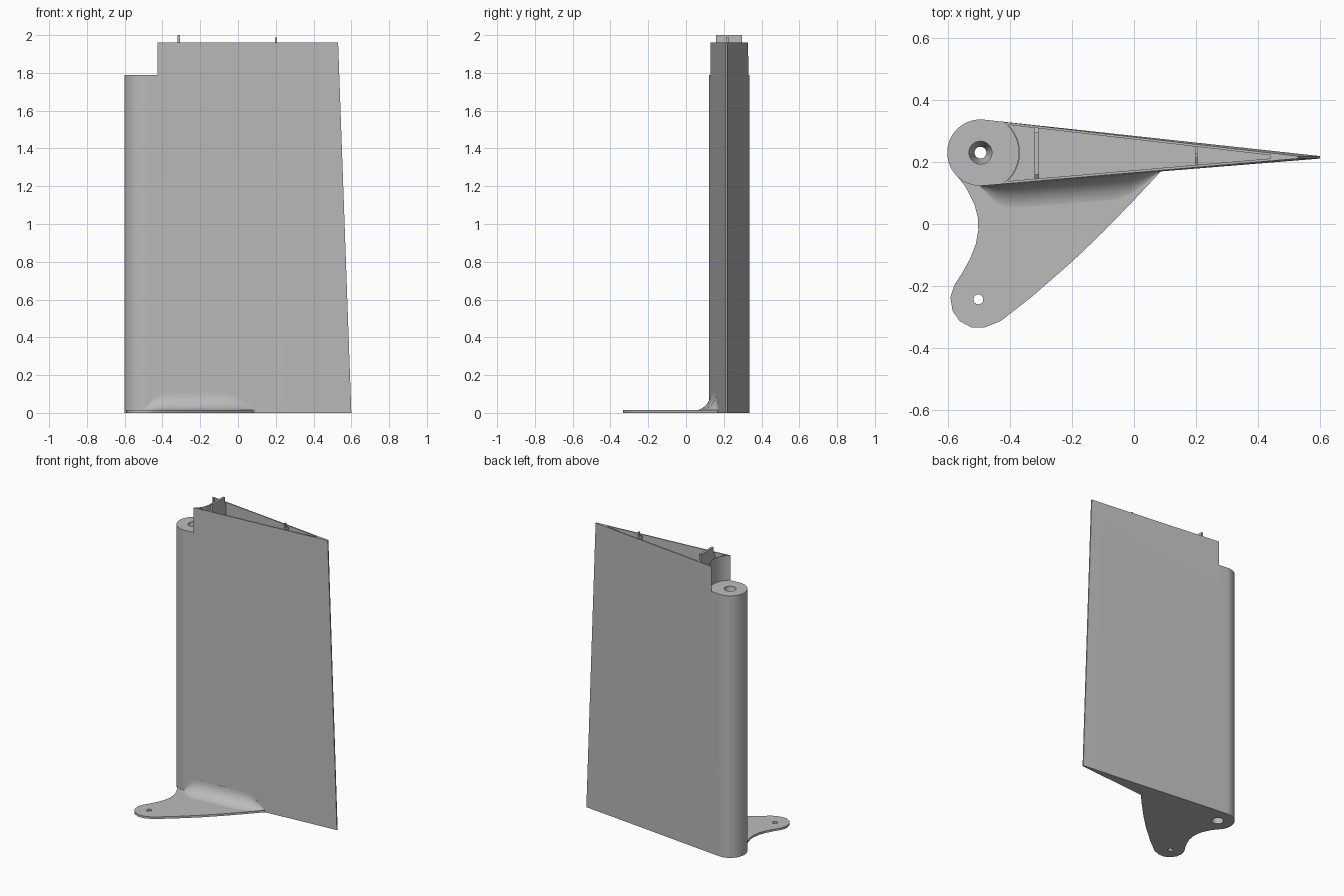
import bpy, bmesh, math
from mathutils import Vector

if "Cube" in bpy.data.objects:
    bpy.data.objects.remove(bpy.data.objects["Cube"], do_unlink=True)

grey = bpy.data.materials.new("plain grey")
grey.use_nodes = True
colour = (0.5, 0.5, 0.5, 1)
grey.diffuse_color = colour
grey.node_tree.nodes["Principled BSDF"].inputs["Base Color"].default_value = colour

HINGE = Vector((-0.495, 0.23))
NOSE_R, TOP, NOSE_TOP = 0.107, 1.96, 1.79


def loft(name, rings, capped=True):
    """Skin a list of equal-length rings of 3D points, with end caps."""
    bm = bmesh.new()
    loops = [[bm.verts.new(p) for p in ring] for ring in rings]
    for a, b in zip(loops, loops[1:]):
        for i in range(len(a)):
            j = (i + 1) % len(a)
            bm.faces.new((a[i], a[j], b[j], b[i]))
    if capped:
        bm.faces.new(loops[0][::-1])
        bm.faces.new(loops[-1])
    bmesh.ops.recalc_face_normals(bm, faces=bm.faces)
    mesh = bpy.data.meshes.new(name)
    bm.to_mesh(mesh)
    bm.free()
    mesh.materials.append(grey)
    ob = bpy.data.objects.new(name, mesh)
    bpy.context.collection.objects.link(ob)
    return ob


def prism(name, outline, z0, z1):
    return loft(name, [[(x, y, z) for x, y in outline] for z in (z0, z1)])


def arc(centre, r, a0, a1, n):
    return [(centre[0] + r * math.cos(math.radians(a0 + (a1 - a0) * i / n)),
             centre[1] + r * math.sin(math.radians(a0 + (a1 - a0) * i / n)))
            for i in range(n + 1)]


def circle(centre, r, n=32):
    return arc(centre, r, 0, 360, n)[:-1]


def cut(ob, cutter):
    mod = ob.modifiers.new("cut", 'BOOLEAN')
    mod.operation, mod.solver, mod.object = 'DIFFERENCE', 'EXACT', cutter
    bpy.context.view_layer.objects.active = ob
    bpy.ops.object.modifier_apply(modifier=mod.name)
    bpy.data.objects.remove(cutter, do_unlink=True)


def smooth(ob):
    bpy.ops.object.select_all(action='DESELECT')
    ob.select_set(True)
    bpy.context.view_layer.objects.active = ob
    bpy.ops.object.shade_smooth_by_angle(angle=math.radians(30))


def trailing_x(z):
    return 0.6 - 0.07 * z / TOP


def skin_y(x, side, z=0):
    """Height of the straight skin panel; side is +1 (back) or -1 (front)."""
    t = (x + 0.483) / (trailing_x(z) + 0.483)
    start = HINGE.y + side * 0.1062
    return start + (0.215 + side * 0.004 - start) * t


# Tapered panel with a round nose
def panel_ring(z):
    tip = trailing_x(z)
    return [(x, y, z) for x, y in
            arc(HINGE, NOSE_R, 84, 276, 40) + [(tip, 0.211), (tip, 0.219)]]


panel = loft("panel", [panel_ring(0), panel_ring(TOP)])

# Clearance round the hinge at the top of the nose
cut(panel, prism("nose_cutter", circle(HINGE, 0.123, 64), NOSE_TOP, 2.2))


# Hollow interior behind the curved hinge wall
def hollow_ring(z):
    wall = 0.008
    x0, x1 = HINGE.x + 0.085, trailing_x(z) - 0.09
    back = (skin_y(x0, 1, z) - wall, skin_y(x1, 1, z) - wall)
    front = (skin_y(x0, -1, z) + wall, skin_y(x1, -1, z) + wall)
    bow = [(HINGE.x + math.sqrt(0.127 ** 2 - (y - HINGE.y) ** 2), y)
           for y in [back[0] + (front[0] - back[0]) * i / 16 for i in range(17)]]
    return [(x, y, z) for x, y in bow + [(x1, front[1]), (x1, back[1])]]


cut(panel, loft("hollow_cutter", [hollow_ring(0.015), hollow_ring(2.1)]))

# Hinge bore, countersunk at both ends
bore = [(-0.1, 0.037), (0.02, 0.037), (0.06, 0.019),
        (1.73, 0.019), (1.77, 0.037), (1.9, 0.037)]
cut(panel, loft("bore_cutter", [[(x, y, z) for x, y in circle(HINGE, r)] for z, r in bore]))
smooth(panel)


# Spars that stand slightly proud of the open top
def spar(name, x, thick, inset, height):
    lo, hi = skin_y(x, -1, TOP) + 0.006, skin_y(x, 1, TOP) - 0.006
    side = [(lo, 0.01), (hi, 0.01), (hi, TOP - 0.01), (hi - inset, TOP),
            (hi - inset, height), (lo + inset, height), (lo + inset, TOP),
            (lo, TOP - 0.01)]
    loft(name, [[(x + s * thick / 2, y, z) for y, z in side] for s in (-1, 1)])


spar("front_spar", -0.313, 0.014, 0.015, 2.0)
spar("rear_spar", 0.202, 0.010, 0.024, 1.987)

# Control horn plate at the foot
horn_outline = [
    (-0.57, 0.155), (-0.54, 0.115), (-0.515, 0.065), (-0.503, 0.02), (-0.502, -0.02),
    (-0.51, -0.065), (-0.53, -0.115), (-0.555, -0.16), (-0.578, -0.195),
    (-0.592, -0.235), (-0.585, -0.28), (-0.562, -0.313), (-0.525, -0.333),
    (-0.48, -0.333), (-0.43, -0.313), (-0.33, -0.235), (-0.2, -0.122),
    (-0.1, -0.026), (0, 0.077), (0.085, 0.168), (0.08, 0.18), (-0.48, 0.15)]
horn = prism("control_horn", horn_outline, 0, 0.014)
cut(horn, prism("pin_cutter", circle((-0.502, -0.243), 0.016, 24), -0.1, 0.1))
smooth(horn)

# Concave fillet between the horn and the panel
stations = [(-0.495, 0.004), (-0.47, 0.04), (-0.445, 0.07), (-0.41, 0.088),
            (-0.36, 0.092), (-0.06, 0.092), (-0.01, 0.078), (0.035, 0.045), (0.082, 0.004)]
rings = []
for x, size in stations:
    y, z = skin_y(x, -1), 0.013
    hollow = arc((y - size, z + size), size, 0, -90, 10)
    rings.append([(x, py, pz) for py, pz in hollow + [(y + 0.004, z), (y + 0.004, z + size)]])
smooth(loft("horn_fillet", rings))
